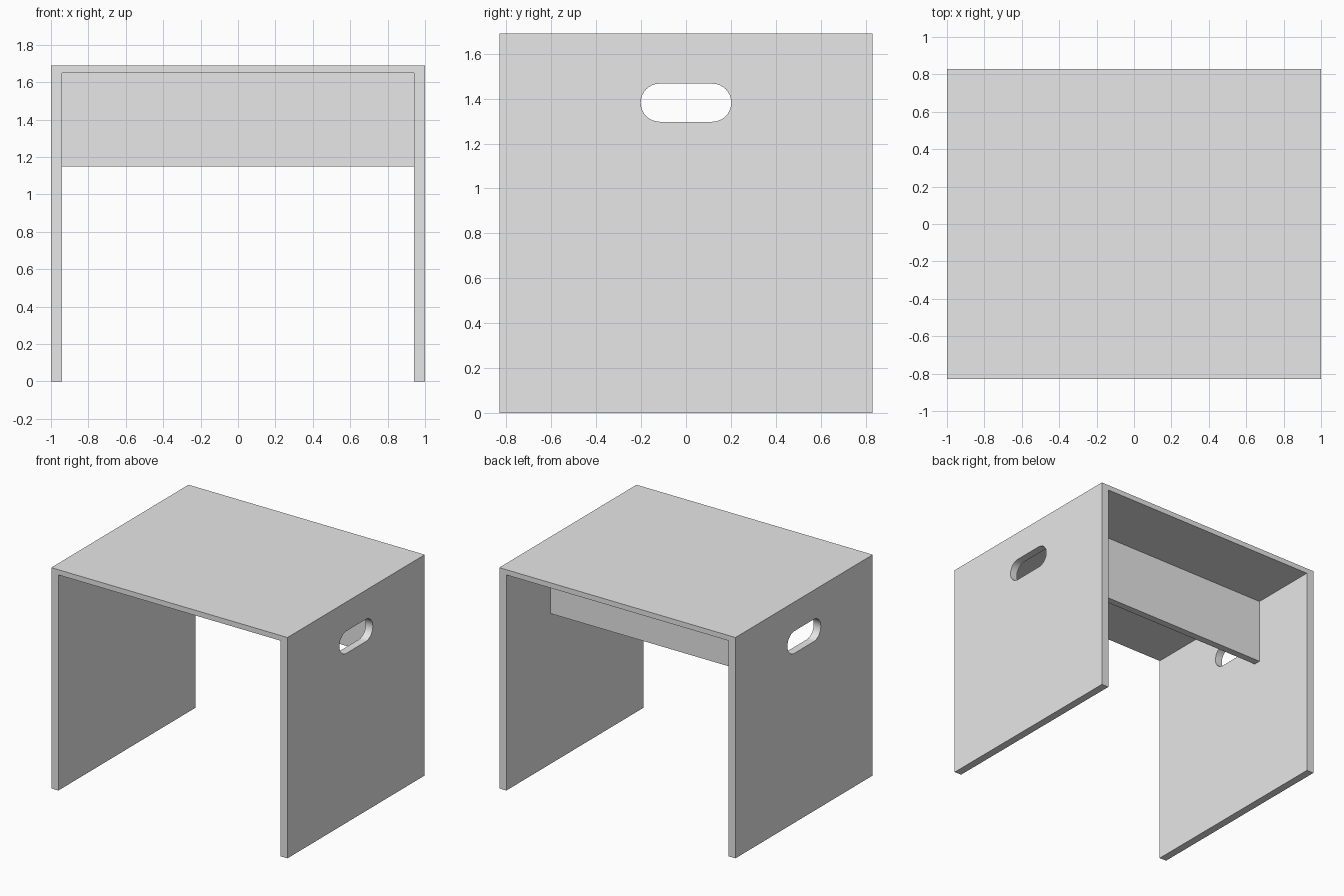
import bpy
import bmesh
from math import cos, sin, pi

cube = bpy.data.objects.get("Cube")
if cube:
    bpy.data.objects.remove(cube, do_unlink=True)

HALF_DEPTH = 0.83
HEIGHT = 1.69
INNER_X = 0.94
INNER_Z = 1.65
APRON_Z = 1.15

grey = bpy.data.materials.new("light grey")
grey.use_nodes = True
colour = (0.8, 0.8, 0.8, 1)
grey.diffuse_color = colour
grey.node_tree.nodes["Principled BSDF"].inputs["Base Color"].default_value = colour


def extrude(name, outline, direction):
    """Make a solid by sweeping a closed 3D outline along a direction."""
    bm = bmesh.new()
    face = bm.faces.new([bm.verts.new(p) for p in outline])
    swept = bmesh.ops.extrude_face_region(bm, geom=[face])["geom"]
    verts = [v for v in swept if isinstance(v, bmesh.types.BMVert)]
    bmesh.ops.translate(bm, vec=direction, verts=verts)
    bmesh.ops.recalc_face_normals(bm, faces=bm.faces)
    mesh = bpy.data.meshes.new(name)
    bm.to_mesh(mesh)
    bm.free()
    mesh.materials.append(grey)
    obj = bpy.data.objects.new(name, mesh)
    bpy.context.collection.objects.link(obj)
    return obj


# Top and two side panels in one bridge-shaped piece
half = [(1, 0), (1, HEIGHT)]
inner = [(INNER_X, INNER_Z), (INNER_X, 0)]
profile = half + [(-x, z) for x, z in reversed(half)]
profile += [(-x, z) for x, z in reversed(inner)] + inner
frame = extrude("table_frame", [(x, -HALF_DEPTH, z) for x, z in profile],
                (0, 2 * HALF_DEPTH, 0))

# Rounded handle slots through both side panels
radius, reach, slot_z, steps = 0.085, 0.117, 1.382, 16
slot = []
for side in (1, -1):
    for i in range(steps + 1):
        a = -pi / 2 + pi * i / steps
        slot.append((-1.1, side * (reach + radius * cos(a)),
                     slot_z + side * radius * sin(a)))
cutter = extrude("handle_slot_cutter", slot, (2.2, 0, 0))
cutter.hide_render = True

cut = frame.modifiers.new("handle slots", "BOOLEAN")
cut.operation = "DIFFERENCE"
cut.solver = "EXACT"
cut.object = cutter
bpy.context.view_layer.objects.active = frame
frame.select_set(True)
bpy.ops.object.modifier_apply(modifier=cut.name)
bpy.data.objects.remove(cutter, do_unlink=True)
bpy.ops.object.shade_smooth_by_angle()

# Stiffening board under the top, set in from the back
apron = [(-INNER_X, 0.24, APRON_Z), (INNER_X, 0.24, APRON_Z),
         (INNER_X, 0.24, INNER_Z), (-INNER_X, 0.24, INNER_Z)]
extrude("apron_board", apron, (0, 0.055, 0))
